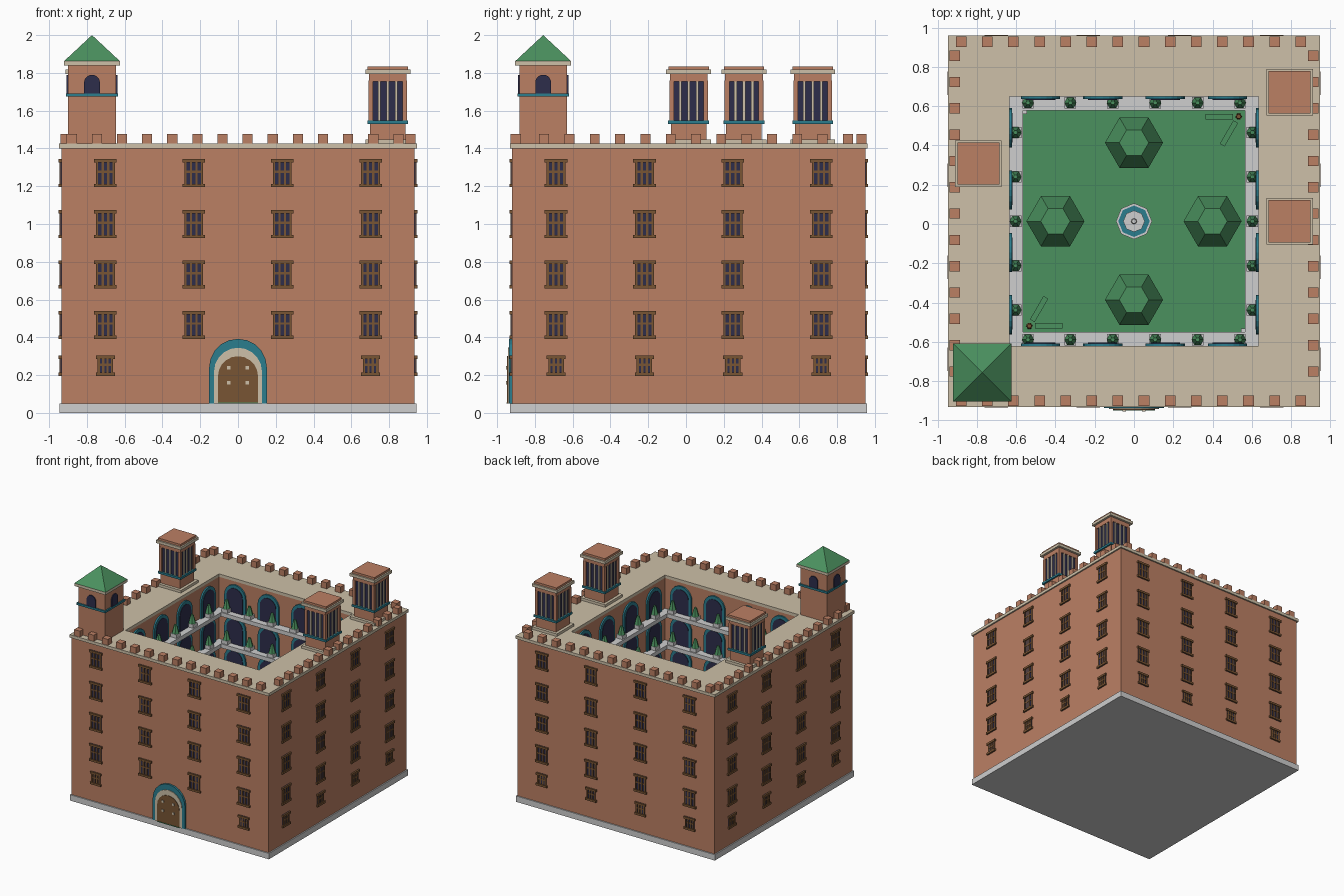
import bpy, bmesh, math
from mathutils import Matrix, Vector

if "Cube" in bpy.data.objects:
    bpy.data.objects.remove(bpy.data.objects["Cube"])

CY = 0.014  # the building sits slightly behind the origin because the door projects
COLORS = {
    "brick": (0.50, 0.215, 0.127), "cream": (0.61, 0.527, 0.392),
    "stone": (0.62, 0.62, 0.62), "teal": (0.024, 0.205, 0.27),
    "wood": (0.188, 0.089, 0.034), "glass": (0.026, 0.026, 0.07),
    "green": (0.07, 0.283, 0.114),
}
NAMES = list(COLORS)
MATS = []
for n, c in COLORS.items():
    m = bpy.data.materials.new(n)
    m.diffuse_color = (*c, 1)
    m.use_nodes = True
    m.node_tree.nodes["Principled BSDF"].inputs["Base Color"].default_value = m.diffuse_color
    MATS.append(m)


class Part:
    """Collects lofted solids into one object."""
    def __init__(self, name):
        self.name, self.bm, self.M = name, bmesh.new(), Matrix.Translation((0, CY, 0))

    def loft(self, a, b, mat):
        bm, k = self.bm, len(a)
        va = [bm.verts.new(self.M @ Vector(p)) for p in a]
        vb = [bm.verts.new(self.M @ Vector(p)) for p in b]
        faces = [bm.faces.new(va[::-1])]
        if len(vb) == 1:
            faces += [bm.faces.new((va[i], va[(i + 1) % k], vb[0])) for i in range(k)]
        else:
            faces.append(bm.faces.new(vb))
            faces += [bm.faces.new((va[i], va[(i + 1) % k], vb[(i + 1) % k], vb[i]))
                      for i in range(k)]
        for f in faces:
            f.material_index = NAMES.index(mat)

    def box(self, x0, x1, y0, y1, z0, z1, mat):
        q = [(x0, y0), (x1, y0), (x1, y1), (x0, y1)]
        self.loft([(*p, z0) for p in q], [(*p, z1) for p in q], mat)

    def block(self, x, y, h, z0, z1, mat):
        self.box(x - h, x + h, y - h, y + h, z0, z1, mat)

    def cone(self, x, y, r0, r1, z0, z1, n, mat):
        def ring(r, z):
            return [(x + r * math.cos(2 * math.pi * i / n),
                     y + r * math.sin(2 * math.pi * i / n), z) for i in range(n)]
        self.loft(ring(r0, z0), ring(r1, z1) if r1 else [(x, y, z1)], mat)

    def arch(self, x, z0, w, top, y0, y1, mat, n=10):
        prof = [(x - w, z0), (x + w, z0)]
        prof += [(x + w * math.cos(math.pi * i / n), top - w + w * math.sin(math.pi * i / n))
                 for i in range(n + 1)]
        self.loft([(p, y0, q) for p, q in prof], [(p, y1, q) for p, q in prof], mat)

    def frame(self, o, i, z0, z1, mat):
        """Square ring with an open middle."""
        bm = self.bm
        sq = [(-1, -1), (1, -1), (1, 1), (-1, 1)]
        v = [[bm.verts.new(self.M @ Vector((a * r, b * r, z))) for a, b in sq]
             for r, z in ((o, z0), (o, z1), (i, z1), (i, z0))]
        for k in range(4):
            for s in range(4):
                j, t = (k + 1) % 4, (s + 1) % 4
                f = bm.faces.new((v[k][s], v[k][t], v[j][t], v[j][s]))
                f.material_index = NAMES.index(mat)

    def turn(self, k, x=0, y=0):
        self.M = Matrix.Translation((x, CY + y, 0)) @ Matrix.Rotation(k * math.pi / 2, 4, 'Z')

    def done(self):
        bmesh.ops.recalc_face_normals(self.bm, faces=self.bm.faces)
        me = bpy.data.meshes.new(self.name)
        self.bm.to_mesh(me)
        self.bm.free()
        used = sorted({p.material_index for p in me.polygons})
        for u in used:
            me.materials.append(MATS[u])
        for p in me.polygons:
            p.material_index = used.index(p.material_index)
        bpy.context.collection.objects.link(bpy.data.objects.new(self.name, me))


# Shell: plinth, walls, roof terrace, lawn
p = Part("plinth"); p.block(0, 0, 0.945, 0, 0.05, "stone"); p.done()
p = Part("outer_walls"); p.frame(0.935, 0.635, 0.05, 1.40, "brick"); p.done()
p = Part("roof_terrace"); p.frame(0.947, 0.635, 1.40, 1.425, "cream"); p.done()
p = Part("lawn"); p.block(0, 0, 0.634, 0.045, 0.06, "green"); p.done()

# Battlements along the four edges
p = Part("battlements")
for s in (-1, 1):
    for i in range(14):
        p.block(-0.88 + 0.133 * i, s * 0.915, 0.027, 1.425, 1.477, "brick")
    for i in range(13):
        p.block(s * 0.913, 0.843 - 0.134 * i, 0.026, 1.425, 1.477, "brick")
p.done()


# Barred windows on every facade
def window(p, x, z0, z1, w):
    y = -0.935
    p.box(x - w, x + w, y - 0.004, y, z0, z1, "glass")
    for i in range(4):
        bx = x + (i / 1.5 - 1) * (w - 0.006)
        p.box(bx - 0.006, bx + 0.006, y - 0.009, y, z0, z1, "wood")
    zm = z0 + (z1 - z0) * 0.55
    p.box(x - w, x + w, y - 0.008, y, zm - 0.006, zm + 0.006, "wood")
    for z in (z0, z1 - 0.018):
        p.box(x - w - 0.01, x + w + 0.01, y - 0.014, y, z, z + 0.018, "wood")


p = Part("windows")
for k in range(4):
    p.turn(k)
    for x in (-0.702, -0.234, 0.234, 0.702):
        for z in (0.392, 0.658, 0.925, 1.195):
            window(p, x, z, z + 0.148, 0.05)
        if k or abs(x) > 0.5:
            window(p, x, 0.195, 0.303, 0.041)
p.done()

# Main gate
p = Part("gate")
p.arch(0, 0.05, 0.153, 0.392, -0.952, -0.93, "teal")
p.arch(0, 0.05, 0.127, 0.345, -0.957, -0.93, "cream")
p.arch(0, 0.05, 0.106, 0.30, -0.961, -0.93, "wood")
for x in (-0.05, 0.05):
    for z in (0.16, 0.238):
        p.box(x - 0.009, x + 0.009, -0.968, -0.955, z - 0.009, z + 0.009, "cream")
p.box(-0.106, 0.106, -0.964, -0.93, 0.05, 0.056, "green")
p.done()

# Courtyard galleries, arched openings, potted trees
FLOORS = (0.33, 0.60, 0.87, 1.14)
g, a, t = Part("galleries"), Part("courtyard_arches"), Part("potted_trees")
for z in FLOORS:
    g.frame(0.637, 0.565, z - 0.035, z, "stone")
for z in (0.06,) + FLOORS:
    for k in range(4):
        a.turn(k)
        for x in (-0.476, -0.159, 0.159, 0.476):
            a.arch(x, z, 0.1, z + 0.235, 0.622, 0.636, "teal")
            a.arch(x, z, 0.076, z + 0.208, 0.618, 0.636, "glass")
spots = [(x, s * 0.603) for s in (-1, 1) for x in (-0.54, -0.324, -0.108, 0.108, 0.324, 0.54)]
spots += [(s * 0.603, 0.226 * i) for s in (-1, 1) for i in range(-2, 3)]
for z in FLOORS:
    for x, y in spots:
        t.block(x, y, 0.029, z, z + 0.03, "stone")
        t.cone(x, y, 0.031, 0.011, z + 0.03, z + 0.1, 6, "green")
for p in (g, a, t):
    p.done()

# Courtyard trees
p = Part("courtyard_trees")
for x, y in ((0, 0.4), (0, -0.4), (0.4, 0), (-0.4, 0)):
    p.cone(x, y, 0.025, 0.025, 0.06, 0.18, 6, "wood")
    p.cone(x, y, 0.148, 0.075, 0.16, 0.32, 6, "green")
p.done()

# Corner palms and posts
p = Part("corner_palms")
for k in (0, 2):
    base = Matrix.Translation((0, CY, 0)) @ Matrix.Rotation(k * math.pi / 2, 4, 'Z')
    base = base @ Matrix.Translation((-0.533, -0.533, 0))
    p.M = base
    p.cone(0, 0, 0.017, 0.012, 0.06, 0.26, 6, "wood")
    for ang in (0, 60):
        p.M = base @ Matrix.Rotation(math.radians(ang), 4, 'Z')
        p.box(0.03, 0.168, -0.014, 0.014, 0.235, 0.25, "green")
p.done()
p = Part("corner_posts")
for s in (-1, 1):
    p.block(s * 0.555, -s * 0.555, 0.01, 0.06, 0.3, "stone")
p.done()

# Fountain
p = Part("fountain")
p.cone(0, 0, 0.092, 0.092, 0.06, 0.105, 8, "stone")
p.cone(0, 0, 0.08, 0.08, 0.105, 0.109, 8, "teal")
p.cone(0, 0, 0.018, 0.018, 0.1, 0.17, 8, "stone")
p.cone(0, 0, 0.025, 0.055, 0.16, 0.185, 8, "stone")
p.cone(0, 0, 0.015, 0.012, 0.185, 0.215, 8, "stone")
p.done()

# Corner tower with pyramid roof
TX, TY = -0.773, -0.77
p = Part("corner_tower")
for k in range(4):
    p.turn(k, TX, TY)
    p.arch(0, 1.69, 0.042, 1.79, -0.134, -0.12, "glass")
p.turn(0, TX, TY)
p.block(0, 0, 0.126, 1.425, 1.84, "brick")
p.block(0, 0, 0.137, 1.675, 1.692, "teal")
p.block(0, 0, 0.148, 1.838, 1.862, "cream")
h = 0.148
p.loft([(-h, -h, 1.862), (h, -h, 1.862), (h, h, 1.862), (-h, h, 1.862)], [(0, 0, 2.0)], "green")
p.done()

# Columned lookout turrets
p = Part("lookout_turrets")
for x, y in ((0.793, 0.657), (0.793, 0), (-0.793, 0.293)):
    p.turn(0, x, y)
    p.block(0, 0, 0.118, 1.425, 1.447, "cream")
    p.block(0, 0, 0.094, 1.447, 1.53, "brick")
    p.block(0, 0, 0.108, 1.53, 1.548, "teal")
    p.block(0, 0, 0.09, 1.548, 1.76, "glass")
    p.block(0, 0, 0.1, 1.755, 1.795, "brick")
    p.block(0, 0, 0.119, 1.793, 1.817, "cream")
    p.block(0, 0, 0.107, 1.817, 1.835, "brick")
    for sx in (-1, 1):
        for sy in (-1, 1):
            p.block(sx * 0.09, sy * 0.09, 0.012, 1.548, 1.76, "brick")
    for k in range(4):
        p.turn(k, x, y)
        for cx in (-0.045, 0, 0.045):
            p.block(cx, -0.092, 0.007, 1.548, 1.76, "cream")
p.done()
